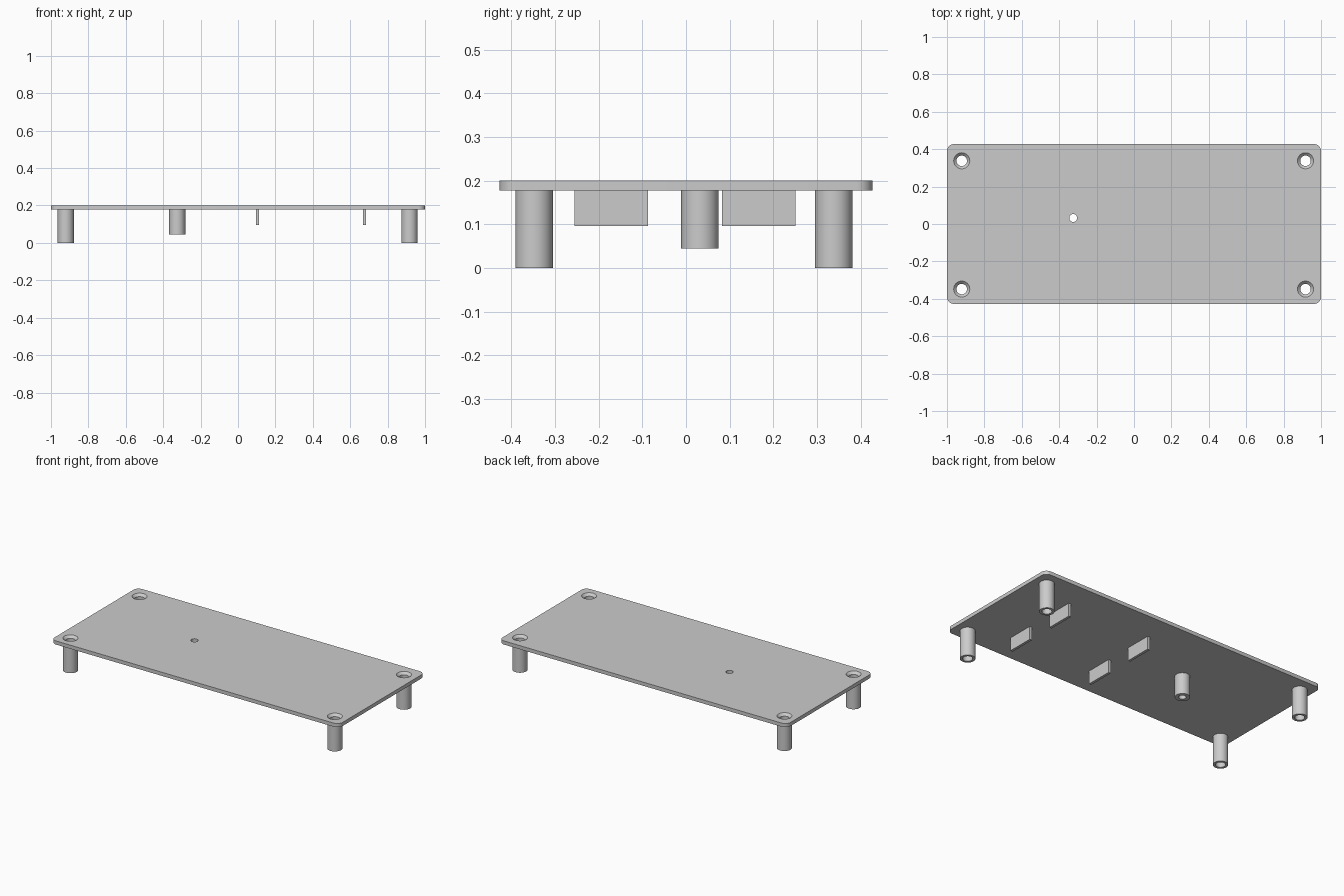
import bpy, bmesh, math

default = bpy.data.objects.get("Cube")
if default:
    bpy.data.objects.remove(default, do_unlink=True)

PLATE_LOW, PLATE_TOP = 0.178, 0.201
POST_R, SCREW_R, PIN_R = 0.043, 0.028, 0.021
SIDES = 48

grey = bpy.data.materials.new("plain grey")
grey.use_nodes = True
colour = (0.6, 0.6, 0.6, 1)
grey.diffuse_color = colour
grey.node_tree.nodes["Principled BSDF"].inputs["Base Color"].default_value = colour


def finish(name, bm):
    bmesh.ops.recalc_face_normals(bm, faces=bm.faces)
    mesh = bpy.data.meshes.new(name)
    bm.to_mesh(mesh)
    bm.free()
    mesh.materials.append(grey)
    obj = bpy.data.objects.new(name, mesh)
    bpy.context.collection.objects.link(obj)
    return obj


def smooth(obj):
    bpy.ops.object.select_all(action='DESELECT')
    obj.select_set(True)
    bpy.context.view_layer.objects.active = obj
    bpy.ops.object.shade_smooth_by_angle(angle=math.radians(30))


def box(name, low, high, corner=0):
    bm = bmesh.new()
    bmesh.ops.create_cube(bm, size=1)
    for v in bm.verts:
        v.co = [(a + b) / 2 + c * (b - a) for a, b, c in zip(low, high, v.co)]
    if corner:
        upright = [e for e in bm.edges
                   if abs(e.verts[0].co.z - e.verts[1].co.z) > 0.001]
        bmesh.ops.bevel(bm, geom=upright, offset=corner, segments=8,
                        profile=0.5, affect='EDGES')
    return finish(name, bm)


def lathe(name, centre, profile, closed):
    """Turn a (radius, z) profile about a vertical axis."""
    bm = bmesh.new()
    rings = []
    for r, z in profile:
        rings.append([bm.verts.new((centre[0] + r * math.cos(math.tau * i / SIDES),
                                    centre[1] + r * math.sin(math.tau * i / SIDES), z))
                      for i in range(SIDES)])
    pairs = list(zip(rings, rings[1:]))
    if closed:
        pairs.append((rings[-1], rings[0]))
    else:
        bm.faces.new(rings[0])
        bm.faces.new(rings[-1])
    for a, b in pairs:
        for i in range(SIDES):
            j = (i + 1) % SIDES
            bm.faces.new((a[i], a[j], b[j], b[i]))
    return finish(name, bm)


def tube(name, centre, bore, low):
    smooth(lathe(name, centre, [(bore, low), (POST_R, low),
                                (POST_R, PLATE_LOW), (bore, PLATE_LOW)], True))


# Plate with rounded corners
plate = box("plate", (-1, -0.427, PLATE_LOW), (1, 0.427, PLATE_TOP), 0.036)
cutters = []

# Corner posts, with countersunk screw holes through the plate
for x, side in ((-0.921, "right"), (0.917, "left")):
    for y, end in ((-0.348, "front"), (0.338, "back")):
        tube(f"{end}_{side}_post", (x, y), SCREW_R, 0)
        cutters.append(lathe("screw_cutter", (x, y), [
            (SCREW_R, PLATE_LOW - 0.02), (SCREW_R, PLATE_TOP - 0.015),
            (POST_R, PLATE_TOP), (POST_R, PLATE_TOP + 0.02)], False))

# Shorter inner post with a plain hole
pin = (-0.325, 0.032)
tube("inner_post", pin, PIN_R, 0.045)
cutters.append(lathe("pin_cutter", pin, [(PIN_R, PLATE_LOW - 0.02),
                                         (PIN_R, PLATE_TOP + 0.02)], False))

# Cut the holes
for cutter in cutters:
    cutter.hide_render = True
    mod = plate.modifiers.new("hole", 'BOOLEAN')
    mod.operation = 'DIFFERENCE'
    mod.solver = 'EXACT'
    mod.object = cutter
bpy.context.view_layer.objects.active = plate
for mod in list(plate.modifiers):
    bpy.ops.object.modifier_apply(modifier=mod.name)
for cutter in cutters:
    bpy.data.objects.remove(cutter, do_unlink=True)
smooth(plate)

# Thin locating tabs under the plate
for x, side in ((0.104, "inner"), (0.677, "outer")):
    for y, end in ((-0.171, "front"), (0.167, "back")):
        box(f"{end}_{side}_tab", (x - 0.008, y - 0.084, 0.096),
            (x + 0.008, y + 0.084, PLATE_LOW))
